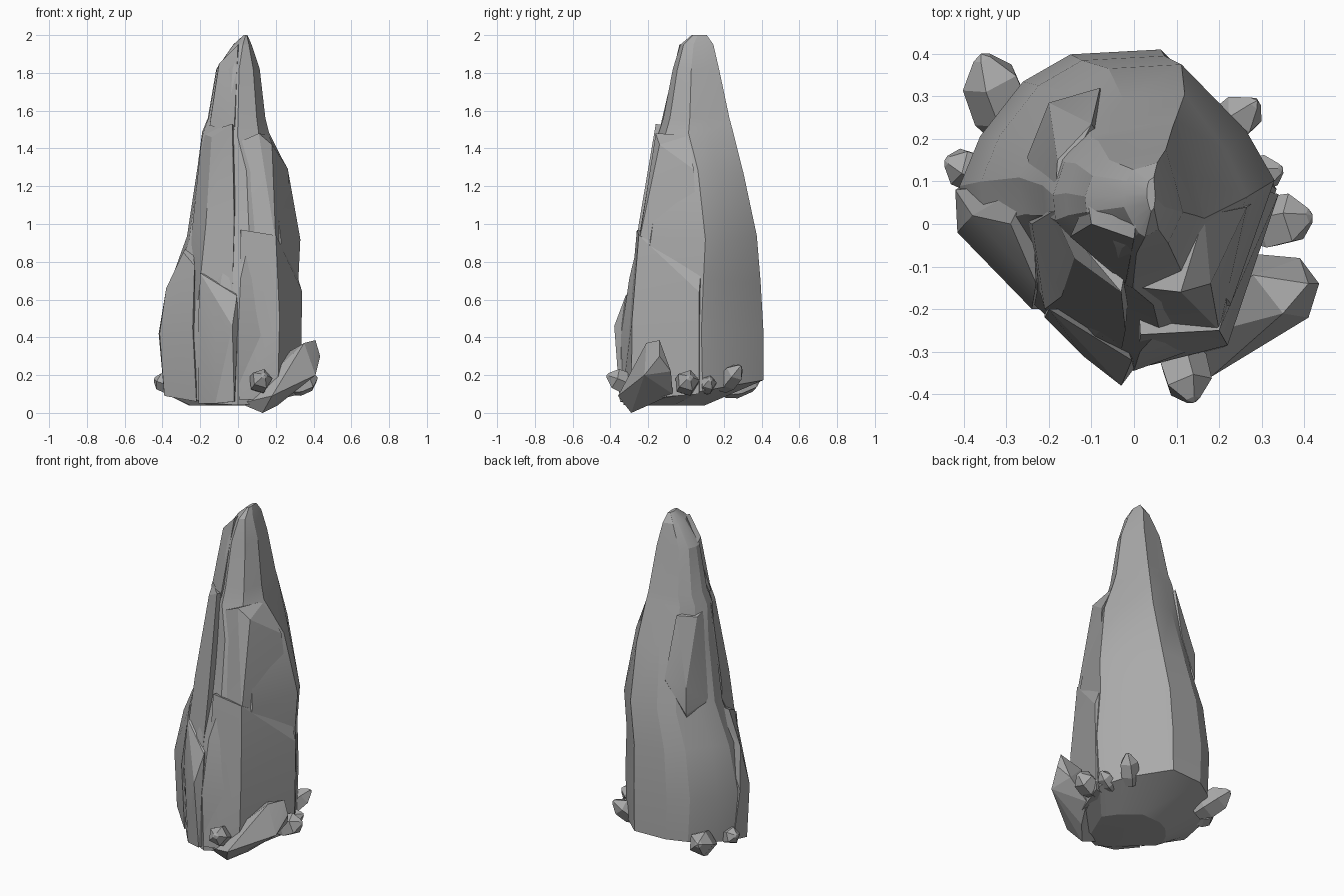
import bpy
import bmesh
import math
import random
from mathutils import Vector

random.seed(4)
cube = bpy.data.objects.get("Cube")
if cube:
    bpy.data.objects.remove(cube, do_unlink=True)

# Single stone colour
stone = bpy.data.materials.new("grey stone")
stone.use_nodes = True
stone.diffuse_color = (0.4, 0.4, 0.4, 1)
stone.node_tree.nodes["Principled BSDF"].inputs["Base Color"].default_value = stone.diffuse_color


def finish(name, bm, angle):
    """Turn a bmesh into a named stone object with sharp creases."""
    bmesh.ops.recalc_face_normals(bm, faces=bm.faces[:])
    mesh = bpy.data.meshes.new(name)
    bm.to_mesh(mesh)
    bm.free()
    mesh.materials.append(stone)
    obj = bpy.data.objects.new(name, mesh)
    bpy.context.collection.objects.link(obj)
    bpy.ops.object.select_all(action='DESELECT')
    obj.select_set(True)
    bpy.context.view_layer.objects.active = obj
    bpy.ops.object.shade_smooth_by_angle(angle=math.radians(angle))


def chunk(name, points, angle=16):
    """Faceted convex rock through a few corner points."""
    bm = bmesh.new()
    for point in points:
        bm.verts.new(point)
    bmesh.ops.convex_hull(bm, input=bm.verts[:])
    loose = [v for v in bm.verts if not v.link_faces]
    bmesh.ops.delete(bm, geom=loose, context='VERTS')
    bmesh.ops.dissolve_limit(bm, angle_limit=math.radians(4),
                             verts=bm.verts[:], edges=bm.edges[:])
    finish(name, bm, angle)


def crystal(name, base, tip, radius, sides=5):
    """Stubby pointed stone along the line from base to tip."""
    base, tip = Vector(base), Vector(tip)
    axis = tip - base
    turn = axis.to_track_quat('Z', 'Y')
    points = [tip]
    for along, width in ((0, 0.6), (0.3, 1), (0.7, 0.95), (0.95, 0.3)):
        for i in range(sides):
            a = math.tau * i / sides
            offset = Vector((math.cos(a), math.sin(a), 0)) * radius * width
            points.append(base + axis * along + turn @ offset)
    chunk(name, points, 10)


# Main spire: a foot outline blends into a peak outline, fitted to each level
foot = [(-1, .15), (-.97, -.13), (-.55, -.57), (-.2, -.88), (.1, -1),
        (.66, -.8), (1, .13), (.78, .5), (.27, 1), (-.3, .97),
        (-.6, .8), (-.87, .46)]
peak = [(-1, .1), (-.97, -.2), (-.6, -.6), (-.25, -.9), (.05, -1),
        (.7, -.8), (1, -.2), (.85, .35), (.65, 1), (0, .88),
        (-.5, .8), (-.85, .5)]
# height, left, right, front, back, tilt
levels = [(.04, -.26, .18, -.28, .1, 0),
          (.1, -.39, .32, -.33, .41, .18),
          (.42, -.41, .335, -.345, .41, 0),
          (.7, -.36, .32, -.3, .395, 0),
          (.92, -.27, .33, -.25, .375, 0),
          (1.28, -.215, .265, -.19, .305, 0),
          (1.48, -.19, .165, -.15, .245, .1),
          (1.56, -.16, .145, -.12, .23, 0),
          (1.82, -.115, .115, -.07, .175, 0),
          (1.95, -.025, .072, -.03, .145, 0),
          (2, .03, .05, .03, .11, 0)]
bm = bmesh.new()
rings = []
for z, left, right, front, back, tilt in levels:
    ring = []
    blend = min(max((z - .8) / .7, 0), 1) ** 3
    for low, high in zip(foot, peak):
        u, v = Vector(low).lerp(Vector(high), blend)
        x = (left + right) / 2 + u * (right - left) / 2
        y = (front + back) / 2 + v * (back - front) / 2
        wobble = random.uniform(-.02, .02) if .3 < z < 1.4 else 0
        ring.append(bm.verts.new((x, y, z + tilt * y + wobble)))
    rings.append(ring)
for low, high in zip(rings, rings[1:]):
    for i in range(len(foot)):
        j = (i + 1) % len(foot)
        bm.faces.new((low[i], low[j], high[j], high[i]))
bm.faces.new(rings[0])
bm.faces.new(rings[-1])
finish("main_spire", bm, 18)

# Lower slabs, separated by narrow clefts
chunk("lower_left_slab", [
    (-.39, -.03, .09), (-.39, .1, .12), (-.22, -.2, .06), (-.2, 0, .08),
    (-.415, -.02, .42), (-.42, .08, .42), (-.24, -.2, .45),
    (-.38, .02, .66), (-.29, 0, .85), (-.23, -.14, .78), (-.24, .1, .92)])
chunk("lower_front_slab", [
    (-.21, -.2, .05), (-.12, -.31, .05), (-.02, -.35, .06), (0, -.2, .06),
    (-.21, -.22, .5), (-.12, -.31, .48), (-.03, -.38, .46), (0, -.34, .46),
    (-.005, -.32, .62), (-.2, -.2, .74), (-.05, -.2, .7)])
chunk("lower_right_slab", [
    (.005, -.34, .07), (.21, -.29, .07), (.33, .07, .1), (0, 0, .1),
    (.015, -.26, .97), (.2, -.25, .94), (.22, -.285, .5),
    (.34, .07, .64), (.3, .08, .77), (0, 0, .9)])

# Upper columns ending in the high ledge
chunk("upper_left_column", [
    (-.27, .02, .6), (-.21, -.2, .6), (-.03, -.3, .6), (-.01, -.1, .6),
    (-.24, 0, 1), (-.17, -.17, 1), (-.02, -.25, 1),
    (-.19, .03, 1.48), (-.14, -.08, 1.46), (-.03, -.16, 1.53), (0, 0, 1.5)])
chunk("upper_right_column", [
    (.02, -.25, .8), (.2, -.25, .9), (.31, .07, .75), (0, 0, .8),
    (.02, -.15, 1.44), (.11, -.16, 1.48), (.18, -.14, 1.42),
    (.265, .04, 1.29), (.165, .02, 1.47)])

# Rib up the peak and a shoulder behind
chunk("peak_rib", [
    (-.02, -.14, 1.5), (-.15, -.03, 1.52), (.02, 0, 1.5), (-.1, 0, 1.85),
    (-.11, .06, 1.82), (0, -.035, 1.95), (.01, .05, 1.96)])
chunk("rear_shoulder", [
    (-.245, .05, 1.05), (-.25, .16, .95), (-.2, .285, .9),
    (-.2, .285, 1.06), (-.08, .32, 1.1), (-.185, .06, 1.47),
    (-.18, .15, 1.44), (-.1, .235, 1.46), (-.17, .2, .76), (0, .1, 1.2)])

# Leaning boulder at the foot
chunk("leaning_boulder", [
    (.41, -.14, .385), (.35, -.21, .37), (.435, -.14, .3), (.41, -.22, .2),
    (.28, -.12, .33), (.27, -.24, .28), (.18, -.36, .09), (.01, -.3, .05),
    (.13, -.29, 0), (.21, -.2, .04), (.39, -.08, .22), (.28, -.07, .1)], 10)

# Small crystals around the foot
crystal("front_crystal", (.1, -.28, .14), (.14, -.42, .2), .06)
crystal("right_crystal", (.27, -.01, .13), (.42, .02, .19), .065)
crystal("back_right_crystal", (.18, .19, .13), (.29, .29, .25), .055)
crystal("back_left_crystal", (-.28, .2, .12), (-.36, .4, .2), .075)
crystal("left_crystal", (-.34, .11, .14), (-.445, .15, .18), .05)
crystal("small_right_crystal", (.24, .1, .12), (.35, .13, .18), .045)
